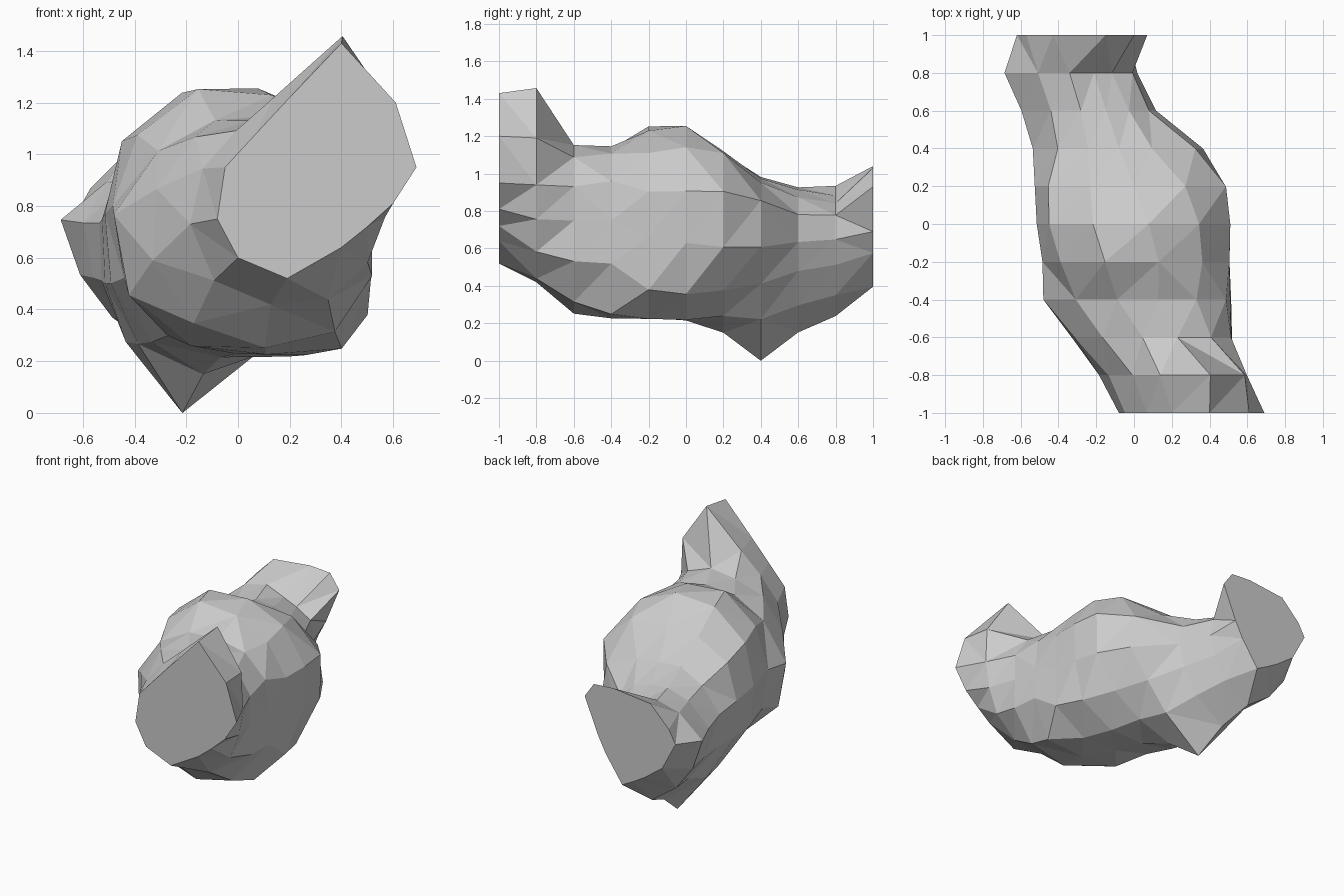
import bpy, bmesh, math

# Outlines (x, z) of the two flat cut ends, from the right side over the top
FRONT_CUT = [(.6, .81), (.69, .95), (.61, 1.2), (.4, 1.43), (.2, 1.22), (.07, 1.08),
             (-.05, .95), (-.08, .75), (0, .6), (.19, .52), (.4, .64), (.5, .72)]
BACK_CUT = [(-.03, .69), (.07, .93), (0, 1.03), (-.15, 1.04), (-.43, 1.01), (-.57, .87),
            (-.62, .78), (-.52, .59), (-.384, .49), (-.3, .44), (-.215, .395), (-.09, .575)]

# Nine middle sections, front to back: 12 radii at 30 degree steps
RADII = [
    (.34, .37, .49, .635, .39, .35, .39, .44, .47, .44, .42, .37),
    (.34, .36, .37, .36, .36, .44, .50, .55, .57, .55, .52, .43),
    (.39, .42, .41, .39, .43, .50, .60, .62, .58, .53, .58, .46),
    (.45, .48, .49, .51, .57, .57, .55, .54, .54, .50, .54, .56),
    (.51, .55, .56, .56, .58, .57, .52, .53, .54, .49, .52, .56),
    (.55, .59, .54, .44, .46, .50, .47, .49, .53, .54, .48, .50),
    (.49, .48, .35, .30, .33, .36, .42, .44, .51, .683, .49, .43),
    (.30, .28, .25, .24, .27, .33, .42, .41, .42, .53, .41, .32),
    (.26, .25, .20, .20, .27, .34, .45, .40, .40, .45, .36, .28),
]
START = (-15, -8, -1, -8, -8, -8, -8, -8, -8)   # first angle of each section


def section(y, radii, start):
    # ring around a slanted, slightly sagging centre line
    cx, cz = -0.3 * y, 0.7 - 0.1 * y + 0.1 * y * y
    angles = [math.radians(30 * k + start) for k in range(12)]
    return [(cx + r * math.cos(a), cz + r * math.sin(a)) for r, a in zip(radii, angles)]


# Lumpy body lofted along y
outlines = [FRONT_CUT]
outlines += [section(-0.8 + 0.2 * i, r, s) for i, (r, s) in enumerate(zip(RADII, START))]
outlines.append(BACK_CUT)

bm = bmesh.new()
rings = [[bm.verts.new((x, -1 + 0.2 * i, z)) for x, z in o] for i, o in enumerate(outlines)]
walls = []
for a, b in zip(rings, rings[1:]):
    for k in range(12):
        n = (k + 1) % 12
        walls.append(bm.faces.new((a[k], a[n], b[n], b[k])))
bmesh.ops.triangulate(bm, faces=walls, quad_method='SHORT_EDGE')

# Flat cut ends
bm.faces.new(rings[0])
bm.faces.new(rings[-1])
bmesh.ops.recalc_face_normals(bm, faces=bm.faces[:])

mesh = bpy.data.meshes.new("lumpy_body")
bm.to_mesh(mesh)
bm.free()
body = bpy.data.objects.new("lumpy_body", mesh)
bpy.context.collection.objects.link(body)
